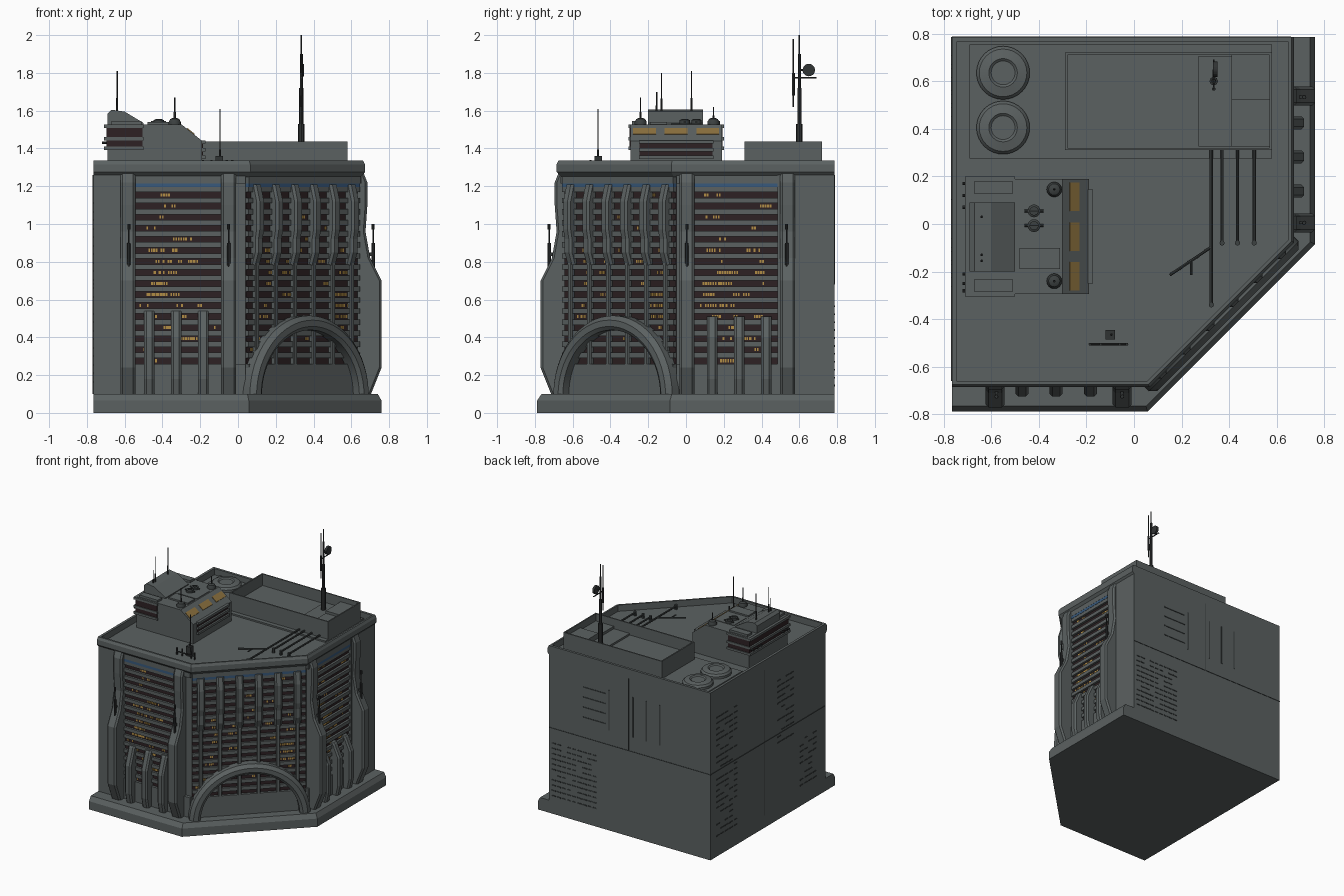
import bpy, bmesh, math, random
from mathutils import Vector

if "Cube" in bpy.data.objects:
    bpy.data.objects.remove(bpy.data.objects["Cube"])
random.seed(4)

def material(name, r, g, b):
    m = bpy.data.materials.new(name)
    m.diffuse_color = (r, g, b, 1)
    m.use_nodes = True
    m.node_tree.nodes["Principled BSDF"].inputs["Base Color"].default_value = m.diffuse_color
    return m

GREY = material("concrete grey", .105, .12, .12)
SEAM = material("dark panel grey", .045, .052, .052)
METAL = material("dark metal", .03, .033, .034)
GLASS = material("dark maroon glass", .026, .015, .017)
LIT = material("lit window yellow", .45, .27, .06)
AMBER = material("amber light", .27, .17, .05)
BLUE = material("blue strip", .04, .1, .2)

def finish(bm, name, mat, smooth=False):
    bmesh.ops.recalc_face_normals(bm, faces=bm.faces)
    me = bpy.data.meshes.new(name)
    bm.to_mesh(me)
    bm.free()
    me.materials.append(mat)
    ob = bpy.data.objects.new(name, me)
    bpy.context.collection.objects.link(ob)
    if smooth:
        bpy.context.view_layer.objects.active = ob
        ob.select_set(True)
        bpy.ops.object.shade_smooth_by_angle(angle=math.radians(35))
        ob.select_set(False)

def loft(bm, loops):
    rings = [[bm.verts.new(p) for p in l] for l in loops]
    n = len(rings[0])
    for a, b in zip(rings, rings[1:]):
        for i in range(n):
            bm.faces.new((a[i], a[(i+1) % n], b[(i+1) % n], b[i]))
    bm.faces.new(rings[0])
    bm.faces.new(rings[-1])

def rect(x0, x1, y0, y1, z):
    return [(x0, y0, z), (x1, y0, z), (x1, y1, z), (x0, y1, z)]

def box(bm, x0, x1, y0, y1, z0, z1):
    loft(bm, [rect(x0, x1, y0, y1, z0), rect(x0, x1, y0, y1, z1)])

def rod(bm, p, q, r, n=8):
    p, q = Vector(p), Vector(q)
    rot = (q-p).to_track_quat('Z', 'Y')
    ring = [rot @ Vector((r*math.cos(k*math.tau/n), r*math.sin(k*math.tau/n), 0)) for k in range(n)]
    loft(bm, [[p+c for c in ring], [q+c for c in ring]])

def turned(bm, x, y, prof, n=24):
    loft(bm, [[(x+r*math.cos(k*math.tau/n), y+r*math.sin(k*math.tau/n), z) for k in range(n)] for r, z in prof])

# Footprint: a square block with one corner cut at 45 degrees
def foot(f, r, s, z, t=0):
    return [(-.765+t, f, z), (f+s, f, z), (r, r-s, z), (r, .785-t, z), (-.765+t, .785-t, z)]

# Facade frames: origin, direction along the wall, outward normal
h = math.sqrt(.5)
FRONT = (Vector((0, -.64, 0)), Vector((1, 0, 0)), Vector((0, -1, 0)))
RIGHT = (Vector((.63, -.045, 0)), Vector((0, -1, 0)), Vector((1, 0, 0)))
DIAG = (Vector((.335, -.345, 0)), Vector((h, h, 0)), Vector((h, -h, 0)))

def at(F, u, v, z):
    return F[0]+F[1]*u+F[2]*v+Vector((0, 0, z))

def wbox(bm, F, u0, u1, v0, v1, z0, z1):
    loft(bm, [[at(F, u, v, z) for u, v in ((u0, v0), (u1, v0), (u1, v1), (u0, v1))] for z in (z0, z1)])

def fin(bm, F, u, w, prof, back=-.01, c=.012):
    # upright with given (depth, z) profile and chamfered front edges
    loft(bm, [[at(F, u+a, v, z) for a, v in ((-w/2, back), (-w/2, d-c), (-w/2+c, d), (w/2-c, d), (w/2, d-c), (w/2, back))]
              for d, z in prof])

# Main masses
bm = bmesh.new()
loft(bm, [foot(-.788, .76, .845, 0), foot(-.788, .76, .845, .065), foot(-.765, .74, .815, .1)])
finish(bm, "plinth", GREY)
bm = bmesh.new()
loft(bm, [foot(-.64, .63, .68, .09), foot(-.64, .63, .68, 1.27)])
finish(bm, "core_walls", GREY)
bm = bmesh.new()
loft(bm, [foot(-.66, .65, .715, 1.25), foot(-.685, .672, .75, 1.275), foot(-.685, .672, .75, 1.315), foot(-.675, .662, .735, 1.335),
          foot(-.66, .648, .715, 1.335, .02), foot(-.66, .648, .715, 1.285, .02)])
finish(bm, "parapet_and_roof", GREY)

# Solid wall margins, skirt and header around the windows
bm = bmesh.new()
wbox(bm, FRONT, -.765, -.55, 0, .03, .1, 1.26)
wbox(bm, RIGHT, -.83, -.53, 0, .03, .1, 1.26)
for F, a, b in ((FRONT, -.55, .04), (RIGHT, -.53, .005), (DIAG, -.417, .417)):
    wbox(bm, F, a, b, 0, .025, .1, .26)
    wbox(bm, F, a, b, 0, .025, 1.215, 1.26)
finish(bm, "wall_margins", GREY)

# Window bands, floor slabs, lit windows and blue strip
glass, slabs, lit, blue = (bmesh.new() for _ in range(4))
PITCH = .0585
for F, a, b in ((FRONT, -.55, -.08), (RIGHT, -.53, -.08), (DIAG, -.417, .417)):
    wbox(glass, F, a, b, 0, .005, .26, 1.2)
    wbox(blue, F, a, b, 0, .024, 1.195, 1.215)
    for i in range(16):
        z = .26+i*PITCH
        wbox(slabs, F, a, b, 0, .022, z+.031, z+.0585)
        for k in range(3 if .35 < z < .85 else 1):
            u = random.uniform(a+.02, b-.12)
            for j in range(random.randint(2, 8)):
                if random.random() < .75:
                    wbox(lit, F, u+j*.013, u+j*.013+.009, .004, .008, z+.008, z+.024)
finish(glass, "window_bands", GLASS)
finish(slabs, "floor_slabs", GREY)
finish(lit, "lit_windows", LIT)
finish(blue, "blue_light_strip", BLUE)

# Pilasters, low buttresses and wall lamps
pil, low, lamp = (bmesh.new() for _ in range(3))
for F, top in ((FRONT, .54), (RIGHT, .51)):
    for u in (-.583, -.05):
        fin(pil, F, u, .08, [(.07, .09), (.13, .24), (.13, .7), (.07, .82), (.045, .96), (.055, 1.1), (.055, 1.22), (.035, 1.27)])
        lu = u+(.005 if u < -.3 else .0)
        rod(lamp, at(F, lu, .085, .76), at(F, lu, .085, .9), .009)
        rod(lamp, at(F, lu, .085, .9), at(F, lu, .085, 1.0), .004)
        rod(lamp, at(F, lu, .085, .97), at(F, lu, .085, 1.0), .008)
        wbox(lamp, F, lu-.006, lu+.006, .04, .085, .83, .85)
    for u in (-.47, -.327, -.183):
        fin(low, F, u, .055, [(.065, .09), (.085, .18), (.085, .4), (.04, top-.01), (.03, top)])
finish(pil, "pilasters", GREY)
finish(low, "low_buttresses", GREY)
finish(lamp, "pilaster_lamps", METAL)

# Ribs on the cut corner
bm = bmesh.new()
for i in range(6):
    u = (i-2.5)*.142
    fin(bm, DIAG, u, .028, [(.03, .26), (.03, .9)], c=.005)
    fin(bm, DIAG, u, .055, [(.025, .78), (.05, .85), (.05, .92), (.06, .97), (.06, 1.12), (.035, 1.21)])
finish(bm, "corner_ribs", GREY)

# Entrance arch
bm = bmesh.new()
sec = ((.365, -.02), (.365, .07), (.385, .085), (.42, .085), (.445, .06), (.445, -.02))
loft(bm, [[at(DIAG, r*math.cos(t), v, .09+r*.955*math.sin(t)) for r, v in sec]
          for t in [math.pi*k/32 for k in range(33)]])
finish(bm, "entrance_arch", GREY, True)

# Panel seams and slots on the blank back and left walls
bm = bmesh.new()
def back(x0, x1, z0, z1): box(bm, x0, x1, .78, .788, z0, z1)
def left(y0, y1, z0, z1): box(bm, -.769, -.76, y0, y1, z0, z1)
back(-.765, .66, .68, .685)
back(-.045, -.04, .68, 1.26)
left(-.66, .785, .68, .685)
left(.1, .105, .1, 1.26)
for x in (.13, -.08, -.2, -.32):
    back(x-.005, x+.005, .8, 1.12)
for i in range(4):
    back(.16, .36, .84+i*.08, .848+i*.08)
for i in range(11):
    for j in range(9):
        if random.random() < .85:
            back(.24+j*.045, .275+j*.045, .14+i*.042, .149+i*.042)
for i in range(22):
    for j in range(5):
        if random.random() < .75:
            left(.45+j*.055, .49+j*.055, .16+i*.045, .168+i*.045)
            if j < 4 and i > 9:
                left(-.1-j*.055, -.06-j*.055, .16+i*.045, .168+i*.045)
            if j < 4 and i < 9:
                left(-.55+j*.055, -.51+j*.055, .16+i*.045, .168+i*.045)
finish(bm, "wall_slots", SEAM)

# Open roof tank, equipment platform and domes
bm = bmesh.new()
box(bm, -.69, .58, .275, .755, 1.28, 1.297)
loft(bm, [rect(-.29, .58, .31, .72, 1.28), rect(-.29, .58, .31, .72, 1.437),
          rect(-.28, .57, .32, .71, 1.437), rect(-.28, .57, .32, .71, 1.345)])
box(bm, .27, .41, .325, .705, 1.34, 1.36)
box(bm, .41, .57, .52, .71, 1.34, 1.4)
box(bm, .41, .57, .325, .52, 1.34, 1.38)
finish(bm, "roof_enclosure", GREY)
bm = bmesh.new()
for y in (.635, .405):
    turned(bm, -.55, y, [(.112, 1.29), (.112, 1.315), (.1, 1.33), (.06, 1.338), (.05, 1.33), (.01, 1.33)], 32)
finish(bm, "roof_domes", GREY, True)

# Penthouse: side profile in x,z extruded along y
def slab_y(bm, prof, y0, y1):
    loft(bm, [[(x, y, z) for x, z in prof] for y in (y0, y1)])
bm = bmesh.new()
slab_y(bm, [(-.69, 1.28), (-.19, 1.28), (-.19, 1.44), (-.3, 1.528), (-.69, 1.528)], -.295, .19)
slab_y(bm, [(-.69, 1.5), (-.5, 1.5), (-.5, 1.535), (-.6, 1.595), (-.67, 1.605), (-.69, 1.585)], -.2, .09)
for y in (-.285, .125):
    box(bm, -.67, -.51, y, y+.055, 1.52, 1.545)
box(bm, -.48, -.31, -.19, -.1, 1.52, 1.54)
box(bm, -.48, -.31, -.08, .08, 1.52, 1.532)
for z in (1.355, 1.395, 1.435):
    box(bm, -.2, -.172, -.25, .145, z-.01, z+.008)
for z in (1.405, 1.455, 1.52):
    box(bm, -.71, -.5, -.305, .2, z-.012, z+.006)
finish(bm, "penthouse", GREY)
bm = bmesh.new()
box(bm, -.2, -.186, -.245, .14, 1.345, 1.435)
box(bm, -.697, -.505, -.299, .194, 1.41, 1.512)
finish(bm, "penthouse_windows", GLASS)
bm = bmesh.new()
for y in (-.22, -.053, .115):
    slab_y(bm, [(-.272, 1.503), (-.232, 1.4715), (-.229, 1.477), (-.269, 1.509)], y-.06, y+.06)
finish(bm, "penthouse_amber_lights", AMBER)
bm = bmesh.new()
for y in (.145, -.24):
    turned(bm, -.335, y, [(.032, 1.52), (.032, 1.54), (.024, 1.555), (.01, 1.562)], 16)
for y in (.055, -.007):
    turned(bm, -.42, y, [(.027, 1.52), (.027, 1.55), (.017, 1.555), (.017, 1.545)], 16)
    rod(bm, (-.46, y, 1.54), (-.38, y, 1.54), .006)
finish(bm, "penthouse_vents", SEAM, True)

# Roof pipes
bm = bmesh.new()
for x, y in ((.325, -.34), (.37, -.08), (.435, -.08), (.505, -.08)):
    rod(bm, (x, .31, 1.31), (x, y, 1.31), .007)
    rod(bm, (x, y, 1.28), (x, y, 1.32), .011)
rod(bm, (.32, -.1, 1.31), (.15, -.215, 1.31), .006)
rod(bm, (.24, -.16, 1.31), (.24, -.215, 1.31), .005)
finish(bm, "roof_pipes", SEAM)

# Antennas, railing and main mast with dish
bm = bmesh.new()
for x, y, z0, z1 in ((-.64, .03, 1.59, 1.81), (-.64, -.13, 1.59, 1.8), (-.335, -.24, 1.55, 1.67),
                     (-.335, .145, 1.55, 1.62), (-.64, -.155, 1.59, 1.7), (-.095, -.465, 1.28, 1.61)):
    rod(bm, (x, y, z0), (x, y, z1), .0035, 6)
    rod(bm, (x, y, z0), (x, y, z0+(z1-z0)*.35), .006, 6)
box(bm, -.12, -.08, -.485, -.445, 1.28, 1.36)
rod(bm, (-.19, -.505, 1.31), (-.03, -.505, 1.31), .005)
for x in (-.185, -.14, -.06, -.03):
    rod(bm, (x, -.505, 1.28), (x, -.505, 1.34), .006)
for y in (.17, .12, .07, -.21, -.25, -.28):
    rod(bm, (-.72, y, 1.43), (-.68, y, 1.43), .007)
finish(bm, "small_antennas", METAL)
bm = bmesh.new()
for r, a, b in ((.018, 1.34, 1.53), (.011, 1.53, 1.72), (.008, 1.72, 1.9), (.004, 1.9, 2.0)):
    rod(bm, (.335, .6, a), (.335, .6, b), r)
rod(bm, (.335, .568, 1.62), (.335, .568, 1.98), .004)
rod(bm, (.335, .568, 1.68), (.335, .568, 1.8), .008)
rod(bm, (.335, .56, 1.775), (.335, .69, 1.775), .004)
rod(bm, (.335, .6, 1.815), (.335, .65, 1.815), .006)
rod(bm, (.332, .65, 1.815), (.35, .65, 1.815), .033, 20)
finish(bm, "main_mast", METAL)
